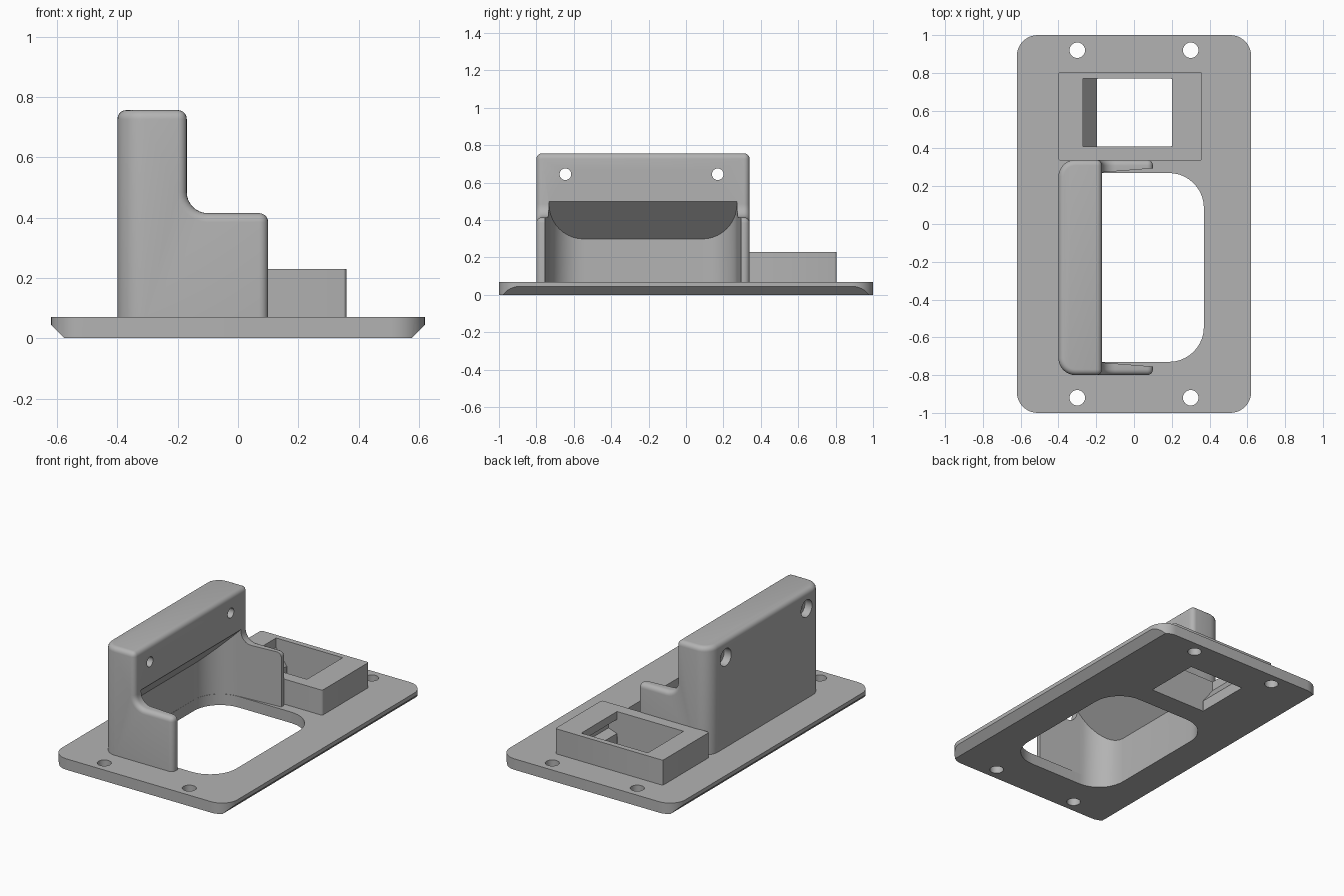
import bpy, bmesh, math
from mathutils import Vector

cube = bpy.data.objects.get("Cube")
if cube:
    bpy.data.objects.remove(cube, do_unlink=True)

grey = bpy.data.materials.new("plain_grey")
grey.use_nodes = True
COLOUR = (0.45, 0.45, 0.45, 1)
grey.diffuse_color = COLOUR
grey.node_tree.nodes["Principled BSDF"].inputs["Base Color"].default_value = COLOUR


def prism(name, points, axis, lo, hi):
    """Extrude a flat outline along x, y or z."""
    def place(a, b, c):
        return {"x": (c, a, b), "y": (a, c, b), "z": (a, b, c)}[axis]
    bm = bmesh.new()
    low = bm.faces.new([bm.verts.new(place(a, b, lo)) for a, b in points])
    out = bmesh.ops.extrude_face_region(bm, geom=[low])
    moved = [v for v in out["geom"] if isinstance(v, bmesh.types.BMVert)]
    bmesh.ops.translate(bm, verts=moved, vec=Vector(place(0, 0, hi - lo)))
    bmesh.ops.recalc_face_normals(bm, faces=bm.faces)
    mesh = bpy.data.meshes.new(name)
    bm.to_mesh(mesh)
    bm.free()
    mesh.materials.append(grey)
    obj = bpy.data.objects.new(name, mesh)
    bpy.context.collection.objects.link(obj)
    return obj


def rounded(x0, x1, y0, y1, r, steps=10):
    """Outline of a rectangle with round corners."""
    corners = [(x1 - r, y1 - r), (x0 + r, y1 - r), (x0 + r, y0 + r), (x1 - r, y0 + r)]
    return [(cx + r * math.cos(a), cy + r * math.sin(a))
            for q, (cx, cy) in enumerate(corners)
            for a in [math.pi / 2 * (q + i / steps) for i in range(steps + 1)]]


def circle(x, y, r, n=32):
    return [(x + r * math.cos(math.tau * i / n), y + r * math.sin(math.tau * i / n))
            for i in range(n)]


def boolean(obj, tool, operation="DIFFERENCE"):
    """Apply a boolean and discard the tool."""
    mod = obj.modifiers.new("cut", "BOOLEAN")
    mod.object, mod.operation, mod.solver = tool, operation, "EXACT"
    graph = bpy.context.evaluated_depsgraph_get()
    mesh = bpy.data.meshes.new_from_object(obj.evaluated_get(graph))
    obj.modifiers.clear()
    obj.data = mesh
    bpy.data.objects.remove(tool, do_unlink=True)


def bevel(obj, width, segments, rule):
    """Round the edges chosen by a rule."""
    bm = bmesh.new()
    bm.from_mesh(obj.data)
    bm.normal_update()
    bmesh.ops.bevel(bm, geom=[e for e in bm.edges if rule(e)], offset=width,
                    segments=segments, profile=0.5, affect="EDGES", clamp_overlap=True)
    bm.to_mesh(obj.data)
    bm.free()


def upright(e):
    return abs(e.verts[0].co.z - e.verts[1].co.z) > 0.1


def near(e, axis, value):
    return all(abs(v.co[axis] - value) < 0.002 for v in e.verts)


TOP = 0.07
Y0, Y1 = -0.80, 0.34      # housing ends
MID = (Y0 + Y1) / 2

# Base plate with undercut long edges, large opening, jack opening and screw holes
plate = prism("base_plate", rounded(-0.62, 0.62, -1, 1, 0.11), "z", 0, TOP)
wedge = [(-0.575, 0), (0.575, 0), (0.62, 0.045), (0.62, 0.2), (-0.62, 0.2), (-0.62, 0.045)]
boolean(plate, prism("wedge", wedge, "y", -1.1, 1.1), "INTERSECT")
boolean(plate, prism("opening", rounded(-0.37, 0.37, MID - 0.5, MID + 0.5, 0.185), "z", -0.1, 0.2))
boolean(plate, prism("jack_cut", rounded(-0.195, 0.20, 0.41, 0.77, 0.002, 1), "z", -0.1, 0.2))
for x in (-0.3, 0.3):
    for y in (-0.92, 0.92):
        boolean(plate, prism("screw_cut", circle(x, y, 0.041), "z", -0.1, 0.2))

# Tall housing with stepped cheeks
step = [(-0.40, 0.06), (0.10, 0.06), (0.10, 0.415), (-0.17, 0.415), (-0.17, 0.757), (-0.40, 0.757)]
housing = prism("housing", step, "y", Y0, Y1)
bevel(housing, 0.09, 8, lambda e: upright(e) and near(e, 0, -0.40))
bevel(housing, 0.07, 8, lambda e: near(e, 0, -0.17) and near(e, 2, 0.415))
bevel(housing, 0.03, 5, lambda e: e.is_convex and not near(e, 2, 0.06)
      and e.calc_face_angle(0) > math.radians(40))

# Hollow under the housing with a sloping ceiling and slightly tapered cheeks
plan = []
for x, y in rounded(-0.371, 0.6, MID - 0.502, MID + 0.502, 0.185):
    spread = max(0, x + 0.17) * 0.08
    plan.append((x, y + math.copysign(spread, y - MID)))
hollow = prism("hollow", plan, "z", -0.1, 1)
slope = [(-0.5, -0.2), (0.9, -0.2), (0.9, 1.1), (-0.168, 1.1), (-0.168, 0.502), (-0.5, 0.17)]
boolean(hollow, prism("slope", slope, "y", -2, 2), "INTERSECT")
boolean(housing, hollow)

# Bolt holes with counterbores on the rear wall
for y in (-0.645, 0.17):
    boolean(housing, prism("bolt_cut", circle(y, 0.645, 0.031), "x", -0.6, 0))
    boolean(housing, prism("counterbore", circle(y, 0.645, 0.055), "x", -0.6, -0.35))

# Jack box with a window, ramp at one end and latch recess at the other
box = prism("jack_box", rounded(-0.40, 0.36, 0.336, 0.805, 0.012, 3), "z", 0.06, 0.23)
window = [(-0.195, 0), (0.20, 0), (0.20, 0.09), (0.26, 0.11), (0.26, 0.18), (0.20, 0.18),
          (0.20, 0.3), (-0.27, 0.3), (-0.27, 0.17), (-0.195, 0.07)]
boolean(box, prism("window", window, "y", 0.41, 0.77))

# Smooth the rounded parts, keep hard edges
bpy.ops.object.select_all(action="DESELECT")
for obj in (plate, housing, box):
    obj.select_set(True)
    bpy.context.view_layer.objects.active = obj
bpy.ops.object.shade_smooth_by_angle(angle=math.radians(30))
